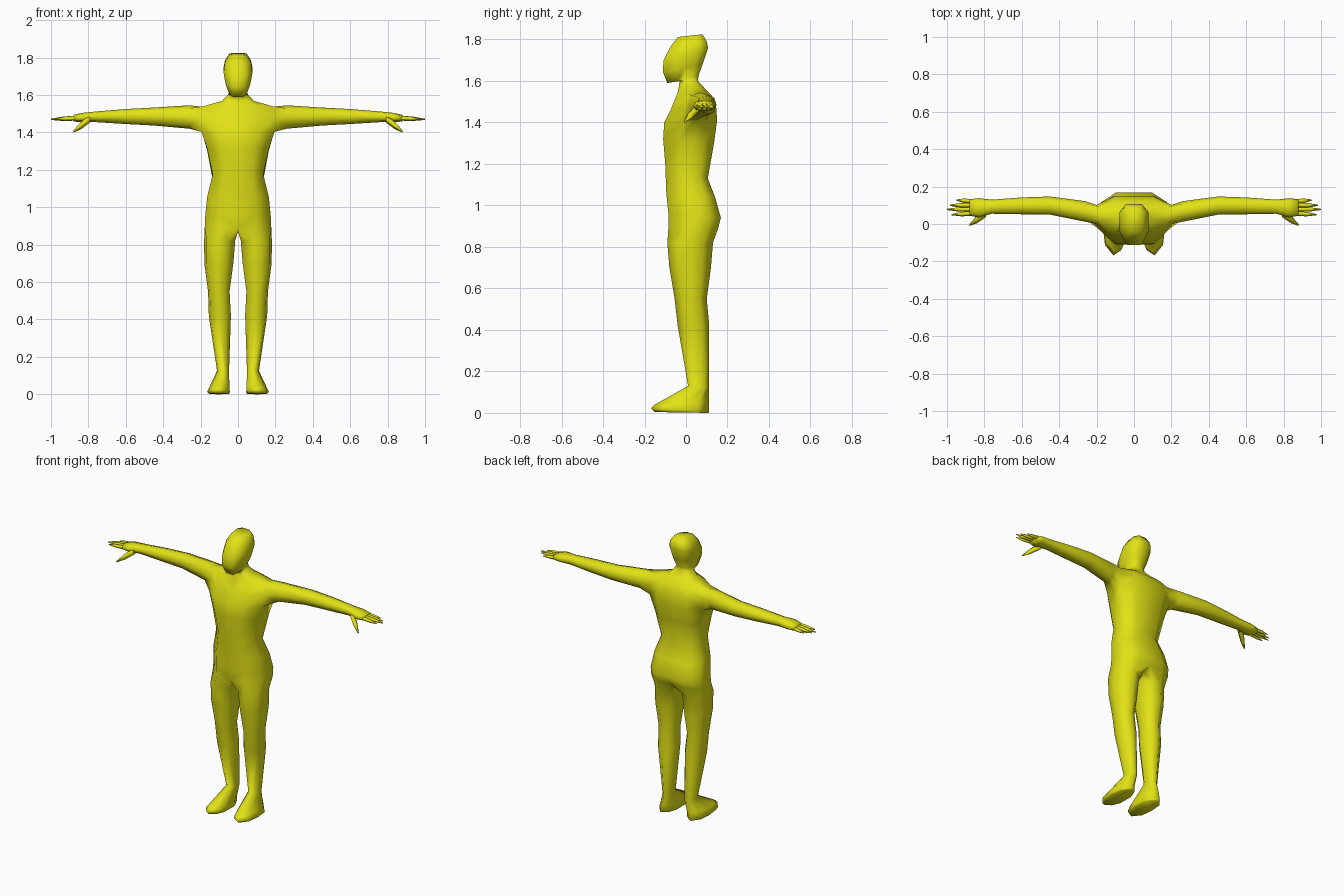
import bpy, bmesh
from mathutils import Vector

skin = bpy.data.materials.new("yellow skin")
skin.diffuse_color = (0.76, 0.76, 0.008, 1)

bm = bmesh.new()

# Cross-section templates: half torso, leg, arm
HALF = [(0, -1), (.55, -1), (1, -.35), (1, .1), (1, .6), (.55, 1), (0, 1)]
LEG = [(.2, -.8), (.55, -1), (.92, -.6), (1, 0), (.92, .6),
       (.55, 1), (.2, .8), (0, .4), (0, 0), (0, -.4)]
ARM = [(-.75, -.75), (0, -1), (.75, -.75), (1, 0),
       (.75, .75), (0, 1), (-.75, .75), (-1, 0)]


def ring(template, x0, x1, yf, yb, zf, zb):
    """Horizontal ring, tilted from zf at the front to zb at the back."""
    return [bm.verts.new((x0 + (x1 - x0) * u,
                          (yf + yb) / 2 + (yb - yf) / 2 * v,
                          (zf + zb) / 2 + (zb - zf) / 2 * v)) for u, v in template]


def arm_ring(x, y0, y1, z0, z1):
    return [bm.verts.new((x, (y0 + y1) / 2 + (y1 - y0) / 2 * u,
                          (z0 + z1) / 2 + (z1 - z0) / 2 * v)) for u, v in ARM]


def bridge(a, b, closed=True, skip=()):
    n = len(a)
    for i in range(n if closed else n - 1):
        if i not in skip:
            j = (i + 1) % n
            bm.faces.new((a[i], a[j], b[j], b[i]))


def spike(base, tip, r):
    """Tapering four-sided finger."""
    base, tip = Vector(base), Vector(tip)
    rings = []
    for p, s in ((base, r), (base.lerp(tip, .55), r * .9), (tip, r * .25)):
        rings.append([bm.verts.new(p + Vector((0, a * s, b * s)))
                      for a, b in ((-1, 0), (0, -1), (1, 0), (0, 1))])
    bridge(rings[0], rings[1])
    bridge(rings[1], rings[2])
    bm.faces.new(rings[2])


# Torso, neck and head: half width, front y, back y, front z, back z
trunk = [ring(HALF, 0, *r) for r in [
    (.178, -.085, .155, .89, .89),
    (.175, -.085, .168, .96, .94),
    (.165, -.095, .14, 1.06, 1.04),
    (.135, -.10, .105, 1.20, 1.13),
    (.165, -.11, .135, 1.32, 1.30),
    (.195, -.105, .15, 1.40, 1.41),
    (.20, -.07, .145, 1.47, 1.48),
    (.185, -.04, .125, 1.545, 1.53),
    (.085, -.035, .09, 1.57, 1.565),
    (.055, -.03, .058, 1.60, 1.60),
    (.045, -.09, .06, 1.59, 1.625),
    (.066, -.112, .08, 1.645, 1.68),
    (.077, -.108, .107, 1.70, 1.76),
    (.070, -.075, .10, 1.765, 1.79),
    (.045, -.04, .08, 1.812, 1.825)]]
for i in range(len(trunk) - 1):
    # leave the shoulder opening in the two chest bands
    bridge(trunk[i], trunk[i + 1], False, (2, 3) if i in (5, 6) else ())
bm.faces.new(trunk[-1])

# Leg and foot, growing out of the pelvis edge and the crotch
crotch = [bm.verts.new((0, y, .87)) for y in (.09, .02, -.05)]
upper = trunk[0] + crotch
for r in [(.015, .181, -.09, .13, .82, .82),
          (.025, .18, -.08, .12, .70, .70),
          (.045, .16, -.055, .10, .55, .55),
          (.038, .156, -.04, .112, .42, .42),
          (.048, .112, .01, .112, .13, .12),
          (.046, .150, -.15, .112, .04, .05),
          (.044, .165, -.168, .112, .022, .004),
          (.050, .155, -.15, .108, .004, 0)]:
    lower = ring(LEG, *r)
    bridge(lower, upper)
    upper = lower
bm.faces.new(upper[::-1])

# Arm and palm, growing out of the shoulder opening
a, b, c = trunk[5:8]
inner = [a[2], a[3], a[4], b[4], c[4], c[3], c[2], b[2]]
for r in [(.26, .012, .122, 1.42, 1.545),
          (.45, .05, .147, 1.437, 1.533),
          (.60, .052, .142, 1.445, 1.525),
          (.76, .055, .130, 1.455, 1.512),
          (.83, .035, .138, 1.455, 1.505),
          (.88, .045, .132, 1.458, 1.494)]:
    outer = arm_ring(*r)
    bridge(inner, outer)
    inner = outer
bm.faces.new(inner)

# Fingers and thumb
for y0, y1, x in ((.056, .05, .975), (.078, .078, 1.0), (.1, .1, .985), (.12, .128, .95)):
    spike((.86, y0, 1.477), (x, y1, 1.470), .013)
spike((.79, .06, 1.475), (.88, -.005, 1.405), .022)

mesh = bpy.data.meshes.new("body")
bm.to_mesh(mesh)
bm.free()
mesh.materials.append(skin)
for p in mesh.polygons:
    p.use_smooth = True
body = bpy.data.objects.new("body", mesh)
bpy.context.collection.objects.link(body)

# Mirror to the other side
mirror = body.modifiers.new("mirror", 'MIRROR')
mirror.use_clip = True
mirror.merge_threshold = .0005
